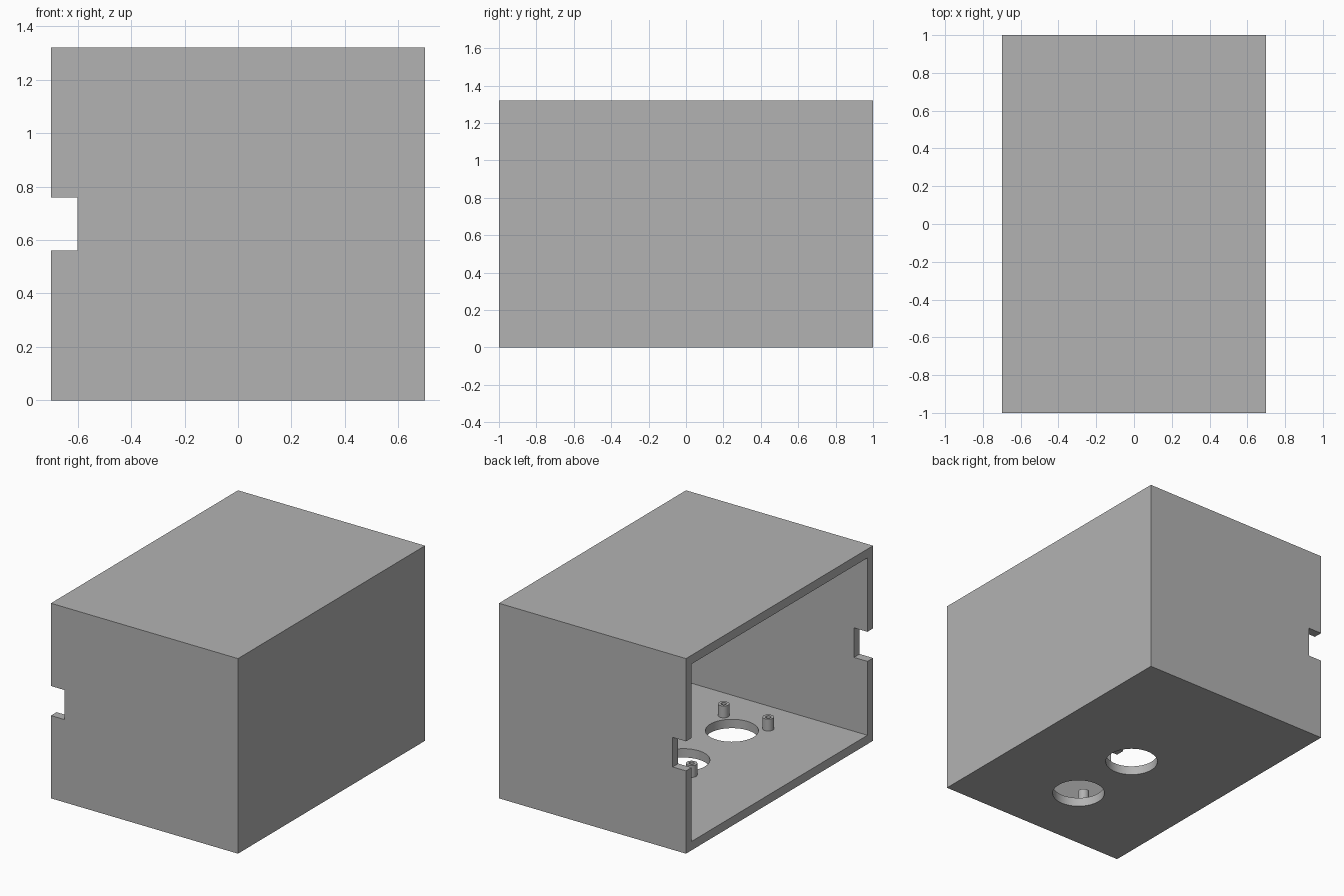
import bpy

cube = bpy.data.objects.get("Cube")
if cube:
    bpy.data.objects.remove(cube, do_unlink=True)

# Overall measures
W, D, H, T = 1.40, 2.00, 1.32, 0.06
HOLE_X, HOLE_R = 0.02, 0.163
POST_R, POST_H = 0.035, 0.08

grey = bpy.data.materials.new("plain grey")
grey.use_nodes = True
COLOUR = (0.45, 0.45, 0.45, 1)
grey.diffuse_color = COLOUR
grey.node_tree.nodes["Principled BSDF"].inputs["Base Color"].default_value = COLOUR


def box(name, low, high):
    """Box between two opposite corners."""
    centre = [(a + b) / 2 for a, b in zip(low, high)]
    bpy.ops.mesh.primitive_cube_add(size=1, location=centre)
    ob = bpy.context.object
    ob.name = name
    ob.scale = [b - a for a, b in zip(low, high)]
    bpy.ops.object.transform_apply(location=True, rotation=False, scale=True)
    return ob


def cylinder(name, x, y, z0, z1, radius, sides):
    """Upright cylinder from z0 to z1."""
    bpy.ops.mesh.primitive_cylinder_add(
        vertices=sides, radius=radius, depth=z1 - z0, location=(x, y, (z0 + z1) / 2))
    ob = bpy.context.object
    ob.name = name
    return ob


def cut(target, cutter):
    """Subtract the cutter and remove it."""
    cutter.hide_render = True
    mod = target.modifiers.new("cut", "BOOLEAN")
    mod.operation, mod.solver, mod.object = "DIFFERENCE", "EXACT", cutter
    bpy.ops.object.select_all(action="DESELECT")
    bpy.context.view_layer.objects.active = target
    target.select_set(True)
    bpy.ops.object.modifier_apply(modifier=mod.name)
    bpy.data.objects.remove(cutter, do_unlink=True)


def finish(ob):
    ob.data.materials.clear()
    ob.data.materials.append(grey)
    bpy.ops.object.select_all(action="DESELECT")
    bpy.context.view_layer.objects.active = ob
    ob.select_set(True)
    bpy.ops.object.shade_smooth_by_angle()


# Hollow case, open on the -x side
case = box("case", (-W / 2, -D / 2, 0), (W / 2, D / 2, H))
cut(case, box("cavity_cutter", (-W, -D / 2 + T, T), (W / 2 - T, D / 2 - T, H - T)))

# Notches through the front and back walls at the open edge
cut(case, box("notch_cutter", (-W, -D, 0.56), (-0.6, D, 0.76)))

# Two round openings in the floor
for y in (0, -0.52):
    cut(case, cylinder("opening_cutter", HOLE_X, y, -0.1, 0.2, HOLE_R, 64))
finish(case)

# Four hollow mounting posts around the openings
for sx, side in ((-1, "right"), (1, "left")):
    for sy, end in ((-1, "front"), (1, "back")):
        x, y = HOLE_X + sx * 0.167, -0.26 + sy * 0.41
        post = cylinder(f"mounting_post_{end}_{side}", x, y, T - 0.005, T + POST_H, POST_R, 32)
        cut(post, cylinder("bore_cutter", x, y, T, T + 0.2, 0.017, 24))
        finish(post)
